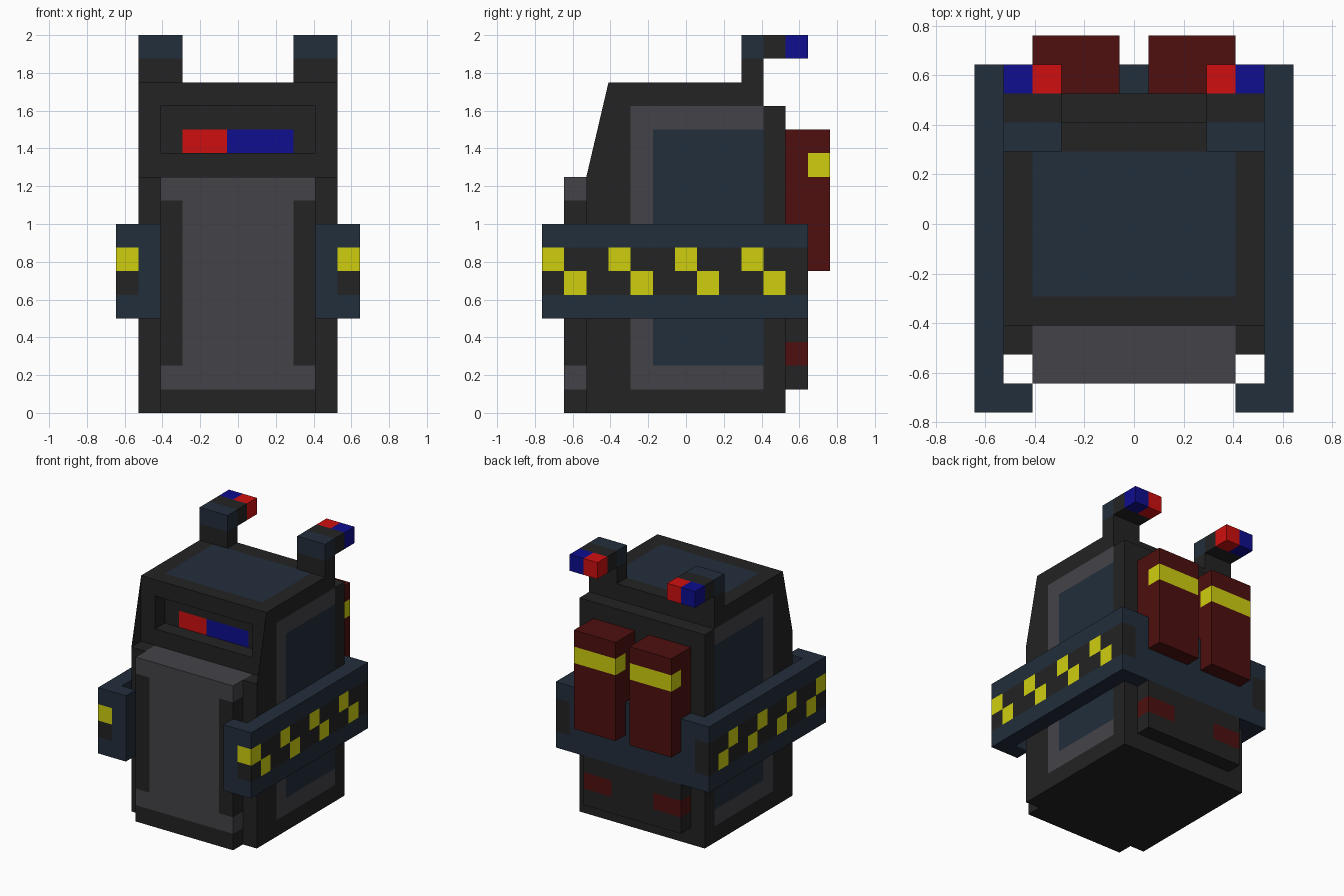
import bpy, bmesh
from mathutils import Vector

if "Cube" in bpy.data.objects:
    bpy.data.objects.remove(bpy.data.objects["Cube"])

# All coordinates are in grid cells; cells are slightly taller than wide
CELL = Vector((0.1172, 0.1172, 0.125))
EPS = 1e-3


def srgb(*rgb):
    lin = [(c / 255 / 12.92) if c < 10.3 else ((c / 255 + 0.055) / 1.055) ** 2.4 for c in rgb]
    return (*lin, 1.0)


COLOURS = {
    "charcoal": srgb(35, 35, 35),
    "navy": srgb(34, 46, 60),
    "grey": srgb(68, 67, 72),
    "red": srgb(207, 15, 15),
    "blue": srgb(14, 14, 143),
    "yellow": srgb(207, 207, 16),
    "maroon": srgb(78, 15, 15),
}
MATS = {}
for mat_name, colour in COLOURS.items():
    MATS[mat_name] = bpy.data.materials.new(mat_name)
    MATS[mat_name].diffuse_color = colour


def cut(bm, lo, hi):
    """Slice the mesh along the six planes of a box."""
    for axis in range(3):
        for v in (lo[axis], hi[axis]):
            co, no = Vector((0, 0, 0)), Vector((0, 0, 0))
            co[axis], no[axis] = v, 1
            bmesh.ops.bisect_plane(bm, geom=bm.verts[:] + bm.edges[:] + bm.faces[:],
                                   dist=1e-5, plane_co=co, plane_no=no)


def inside(face, lo, hi):
    c = face.calc_center_median()
    return all(lo[i] + EPS < c[i] < hi[i] - EPS for i in range(3))


def prism(name, axis, pts, lo, hi, base, paint=(), recess=None):
    """Extrude a profile along x (y,z points) or z (x,y points), then colour box regions."""
    bm = bmesh.new()
    place = (lambda p, t: (t, *p)) if axis == "x" else (lambda p, t: (*p, t))
    a = [bm.verts.new(place(p, lo)) for p in pts]
    b = [bm.verts.new(place(p, hi)) for p in pts]
    bm.faces.new(a)
    bm.faces.new(b)
    n = len(pts)
    for i in range(n):
        j = (i + 1) % n
        bm.faces.new((a[i], a[j], b[j], b[i]))
    bmesh.ops.triangulate(bm, faces=[f for f in bm.faces if len(f.verts) > 4])
    if recess:
        r_lo, r_hi, shift = recess
        cut(bm, r_lo, r_hi)
        faces = [f for f in bm.faces if inside(f, r_lo, r_hi)]
        new = bmesh.ops.extrude_face_region(bm, geom=faces)["geom"]
        bmesh.ops.translate(bm, vec=shift, verts=[g for g in new if isinstance(g, bmesh.types.BMVert)])
        left = [f for f in faces if f.is_valid]
        if left:
            bmesh.ops.delete(bm, geom=left, context="FACES")
    for p_lo, p_hi, _ in paint:
        cut(bm, p_lo, p_hi)
    used = [base] + sorted({p[2] for p in paint} - {base})
    for f in bm.faces:
        for p_lo, p_hi, mat in paint:
            if inside(f, p_lo, p_hi):
                f.material_index = used.index(mat)
    bmesh.ops.recalc_face_normals(bm, faces=bm.faces)
    for v in bm.verts:
        v.co = v.co * CELL
    me = bpy.data.meshes.new(name)
    bm.to_mesh(me)
    bm.free()
    for m in used:
        me.materials.append(MATS[m])
    ob = bpy.data.objects.new(name, me)
    bpy.context.collection.objects.link(ob)
    return ob


def rect(x0, y0, x1, y1):
    return [(x0, y0), (x1, y0), (x1, y1), (x0, y1)]


def both(lo, hi, mat):
    """The same paint region on the right and left."""
    return [(lo, hi, mat), ((-hi[0], *lo[1:]), (-lo[0], *hi[1:]), mat)]


# Body: stepped side profile with a recessed visor, side panels and top panel
body = [(-4.5, 0), (4.5, 0), (4.5, 13), (3.5, 13), (3.5, 14), (-3.5, 14), (-3.5, 10), (-4.5, 10)]
prism("body", "x", body, -4.5, 4.5, "charcoal",
      both((4, -2.5, 1), (5, 3.5, 13), "grey")
      + both((4, -1.5, 2), (5, 3.5, 12), "navy")
      + [((-3.5, -2.5, 13.5), (3.5, 2.5, 15), "navy"),
         ((-3.5, -4.5, 9.5), (3.5, -3.5, 10.5), "grey"),
         ((-2.5, -3, 11), (-0.5, -2, 12), "red"),
         ((-0.5, -3, 11), (2.5, -2, 12), "blue")],
      recess=((-3.5, -3.7, 11), (3.5, -3.3, 13), (0, 1, 0)))

# Front plate with a grey I-shaped panel
prism("front_plate", "x", rect(-5.5, 0, -4.5, 10), -3.5, 3.5, "charcoal",
      [((-4, -6, 1), (4, -4, 2), "grey"),
       ((-4, -6, 9), (4, -4, 11), "grey"),
       ((-2.5, -6, 2), (2.5, -5, 9), "grey")])

# Belt: wraps the back and sides and hooks round the front, with checks on the sides
half = [(5.5, 5.5), (5.5, -6.5), (3.5, -6.5), (3.5, -5.5), (4.5, -5.5), (4.5, 4.5)]
belt = half + [(-x, y) for x, y in reversed(half)]
checks = both((4.5, -7, 5), (6, 6, 7), "charcoal")
for k in range(4):
    y = -6.5 if k == 0 else -6.5 + 3 * k
    checks += both((4.5, y - (0.5 if k == 0 else 0), 6), (6, y + 1, 7), "yellow")
for y in (-5.5, -2.5, 0.5, 3.5):
    checks += both((4.5, y, 5), (6, y + 1, 6), "yellow")
prism("belt", "z", belt, 4, 8, "navy", checks)

# Rear bumper with tail lights
prism("rear_bumper", "x", rect(4.5, 1, 5.5, 4), -3.5, 3.5, "charcoal",
      both((1.5, 4.5, 2), (4, 6, 3), "maroon"))

# Paired siren arms and back tanks
siren = [(2.5, 14), (3.5, 14), (3.5, 15), (5.5, 15), (5.5, 16), (2.5, 16)]
for index, side in ((0, "right"), (1, "left")):
    s = 1 - 2 * index
    prism("siren_arm_" + side, "x", siren, s * 2.5, s * 4.5, "charcoal",
          [((-5, 2, 15), (5, 3.5, 17), "navy"),
           both((2, 4.5, 14), (3.5, 6, 17), "red")[index],
           both((3.5, 4.5, 14), (5, 6, 17), "blue")[index]])
    prism("tank_" + side, "x", rect(4.5, 6, 6.5, 12), s * 0.5, s * 3.5, "maroon",
          [((-4, 5.5, 10), (4, 7, 11), "yellow")])

for m in bpy.data.materials:
    if m.users and not m.is_grease_pencil:
        m.use_nodes = True
        m.node_tree.nodes["Principled BSDF"].inputs["Base Color"].default_value = m.diffuse_color
